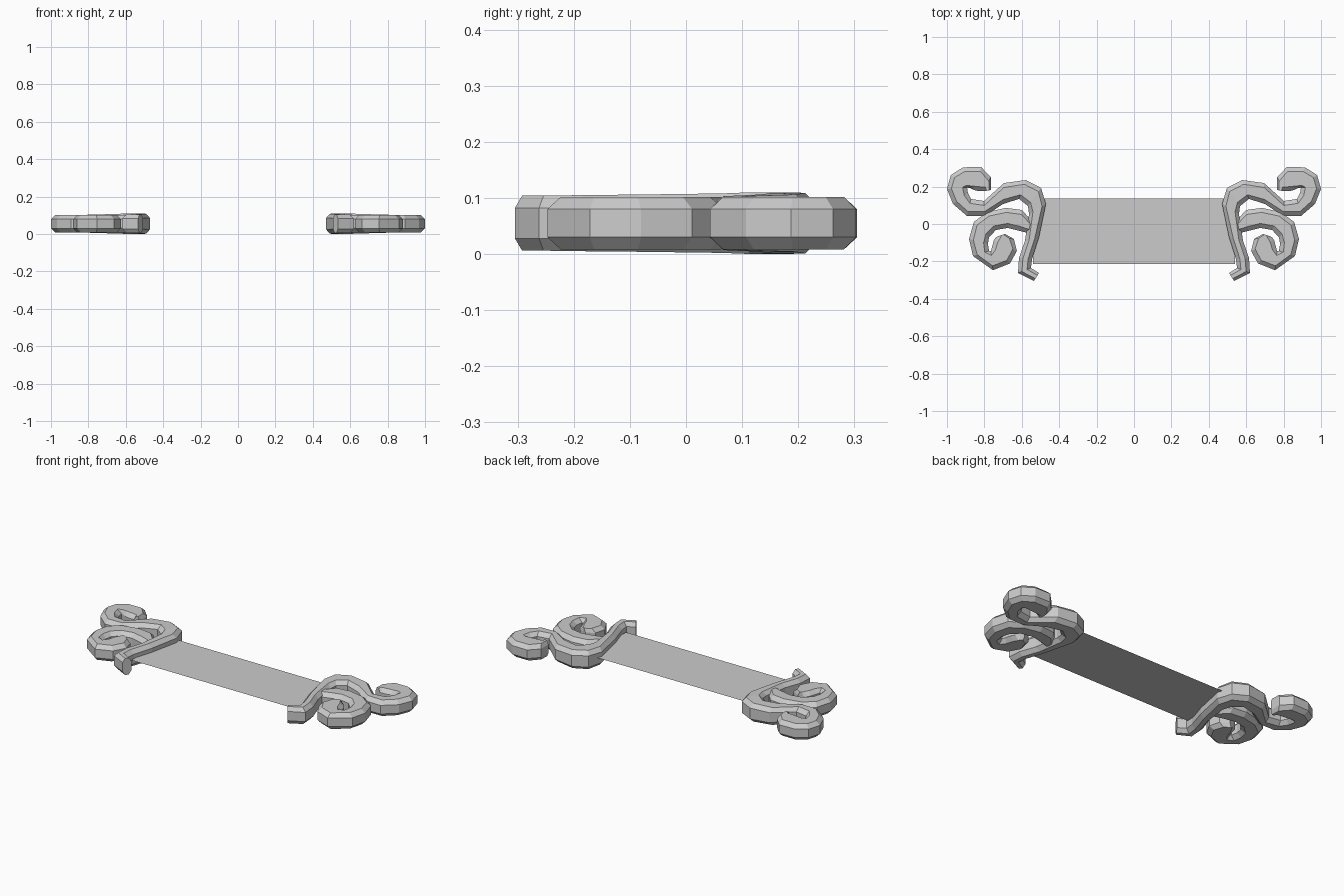
import bpy, bmesh
from mathutils import Vector

MID_Z = 0.055

# Each row: outer edge x, y, inner edge x, y, half height
LONG_SCROLL = [
    (.508, -.262, .535, -.305, .049), (.551, -.235, .620, -.262, .049),
    (.545, -.187, .615, -.182, .050), (.508, -.070, .583, -.090, .051),
    (.471, .107, .561, .053, .053), (.497, .193, .567, .096, .055),
    (.578, .235, .615, .134, .054), (.695, .219, .700, .107, .051),
    (.802, .123, .797, .043, .048), (.872, .134, .893, .043, .047),
    (.888, .166, .968, .107, .047), (.893, .198, 1.00, .187, .047),
    (.877, .193, .979, .262, .047), (.856, .182, .914, .303, .047),
    (.834, .176, .818, .305, .047), (.807, .176, .765, .251, .047),
    (.797, .176, .765, .182, .047),
]
SHORT_SCROLL = [
    (.545, .016, .567, -.048, .045), (.600, .075, .610, -.037, .046),
    (.684, .086, .674, -.021, .047), (.786, .064, .738, -.032, .047),
    (.856, .011, .775, -.070, .047), (.882, -.080, .781, -.107, .047),
    (.861, -.171, .775, -.144, .047), (.754, -.247, .765, -.144, .047),
    (.663, -.211, .759, -.123, .047), (.626, -.144, .749, -.086, .047),
    (.642, -.080, .738, -.070, .047), (.690, -.053, .717, -.062, .047),
]


def finish(name, bm):
    bmesh.ops.recalc_face_normals(bm, faces=bm.faces)
    mesh = bpy.data.meshes.new(name)
    bm.to_mesh(mesh)
    bm.free()
    obj = bpy.data.objects.new(name, mesh)
    bpy.context.collection.objects.link(obj)
    return obj


def scroll(name, rows):
    """Chamfered ribbon swept between two edges, mirrored across x."""
    bm = bmesh.new()
    rings = []
    for ax, ay, bx, by, h in rows:
        a, b = Vector((ax, ay, MID_Z)), Vector((bx, by, MID_Z))
        width = (b - a).length
        inset = (b - a).normalized() * min(.024, .3 * width)
        low = h - .022
        ring = [(a, -low), (a + inset, -h), (b - inset, -h), (b, -low),
                (b, low), (b - inset, h), (a + inset, h), (a, low)]
        rings.append([bm.verts.new(p + Vector((0, 0, z))) for p, z in ring])
    for r, s in zip(rings, rings[1:]):
        for i in range(8):
            j = (i + 1) % 8
            bm.faces.new((r[i], r[j], s[j], s[i]))
    bm.faces.new(rings[0])
    bm.faces.new(rings[-1])
    obj = finish(name, bm)
    mirror = obj.modifiers.new("mirror", 'MIRROR')
    mirror.use_mirror_merge = False
    return obj


# Scrolled ends
scroll("long_scrolls", LONG_SCROLL)
scroll("short_scrolls", SHORT_SCROLL)

# Thin flat panel between the ends
bm = bmesh.new()
bm.faces.new([bm.verts.new((x, y, .06)) for x, y in
              ((-.54, -.215), (.54, -.215), (.54, .135), (-.54, .135))])
finish("panel", bm)
